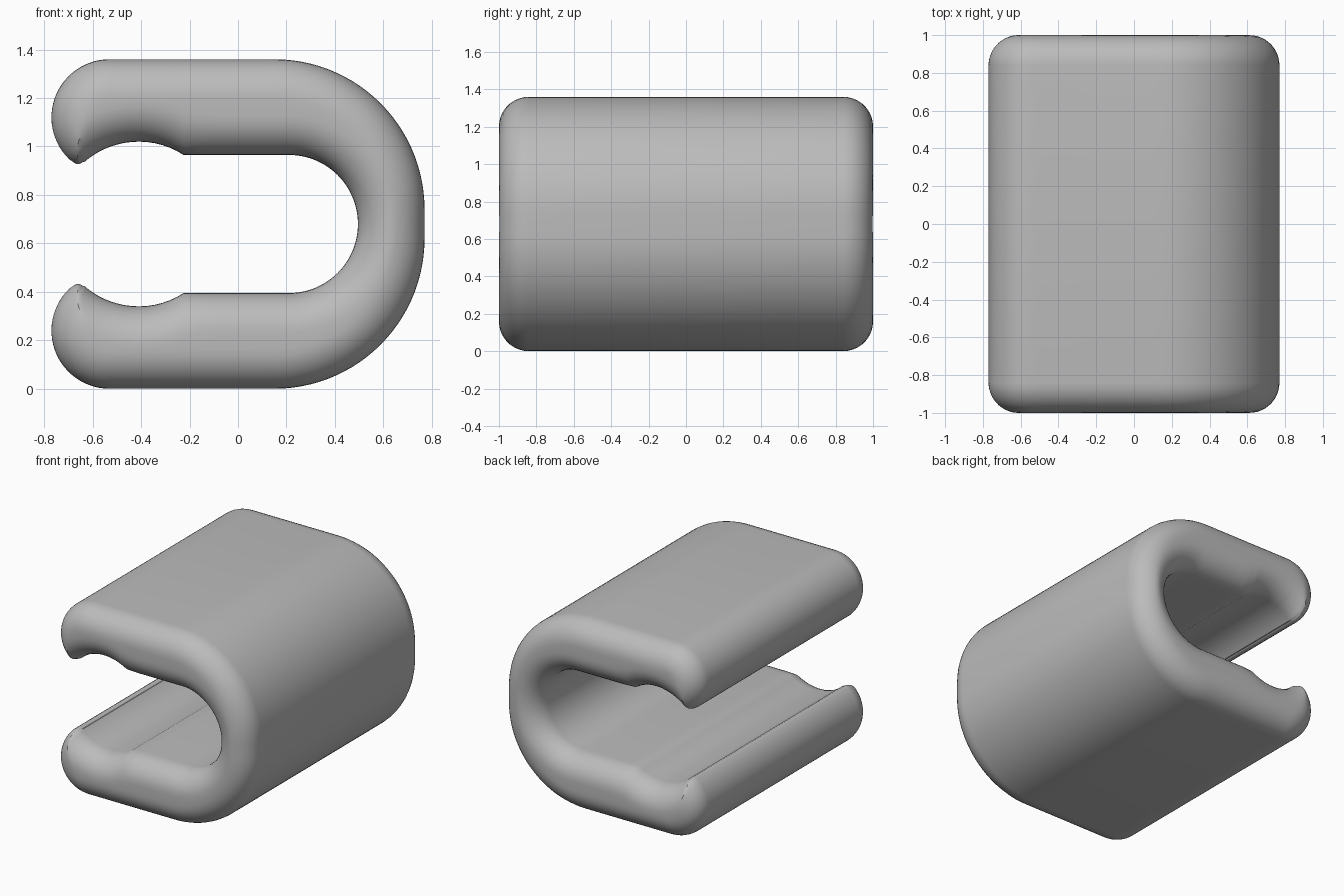
import bpy, bmesh, math
from mathutils import Vector
from mathutils.geometry import intersect_point_line

cube = bpy.data.objects.get("Cube")
if cube:
    bpy.data.objects.remove(cube)

MID = 0.68       # height of the symmetry plane
HALF = 1.0       # half of the length along y
FILLET = 0.16    # rounding of the front and back rims
ACROSS = 20      # steps across the band


def arc(cx, cz, r, a0, a1, n):
    angles = [math.radians(a0 + (a1 - a0) * i / n) for i in range(n + 1)]
    return [Vector((cx + r * math.cos(a), cz + r * math.sin(a))) for a in angles]


def line(x0, x1, z, n):
    return [Vector((x0 + (x1 - x0) * i / n, z)) for i in range(n + 1)]


# Upper half of the band: matching outer and inner rails, from hook tip to bend
pairs = [
    (arc(-0.66, 0.958, 0.03, 270, 231, 6), arc(-0.66, 0.958, 0.03, 270, 312, 6)),
    (arc(-0.53, 1.12, 0.24, 231, 90, 28), arc(-0.41, MID, 0.34, 132, 110.7, 28)),
    (line(-0.53, -0.225, 1.36, 10), arc(-0.41, MID, 0.34, 110.7, 57, 10)),
    (line(-0.225, 0.15, 1.36, 6), line(-0.225, 0.21, 0.965, 6)),
    (arc(0.15, 0.74, 0.62, 90, 0, 26), arc(0.21, MID, 0.285, 90, 0, 26)),
]
outer, inner = [], []
for o, i in pairs:
    skip = 1 if outer else 0
    outer += o[skip:]
    inner += i[skip:]


def mirrored(rail):
    return rail + [Vector((p.x, 2 * MID - p.y)) for p in reversed(rail)]


outer, inner = mirrored(outer), mirrored(inner)
outline = outer + inner[::-1]
edges = [(a, b) for a, b in zip(outline, outline[1:] + outline[:1])
         if (a - b).length > 1e-6]


def edge_distance(p):
    best = FILLET
    for a, b in edges:
        if (p - a).length > best + (b - a).length:
            continue
        q, t = intersect_point_line(p, a, b)
        q = a.lerp(b, min(max(t, 0), 1))
        best = min(best, (p - q).length)
    return best


# Skin closed rings around the band, with the rims rounded by edge distance
bm = bmesh.new()
rings = []
for o, i in zip(outer, inner):
    front, back = [], []
    for k in range(ACROSS + 1):
        p = o.lerp(i, (1 - math.cos(math.pi * k / ACROSS)) / 2)
        d = 0 if k in (0, ACROSS) else edge_distance(p)
        y = HALF - FILLET + math.sqrt(max(FILLET ** 2 - (FILLET - d) ** 2, 0))
        front.append(bm.verts.new((p.x, -y, p.y)))
        back.append(bm.verts.new((p.x, y, p.y)))
    rings.append(front + back[::-1])
for r0, r1 in zip(rings, rings[1:]):
    for k in range(len(r0)):
        n = (k + 1) % len(r0)
        bm.faces.new((r0[k], r0[n], r1[n], r1[k]))
bmesh.ops.remove_doubles(bm, verts=bm.verts, dist=1e-5)
bmesh.ops.recalc_face_normals(bm, faces=bm.faces)

mesh = bpy.data.meshes.new("clip_body")
bm.to_mesh(mesh)
bm.free()
clip = bpy.data.objects.new("clip_body", mesh)
bpy.context.collection.objects.link(clip)

# Plain grey material
grey = bpy.data.materials.new("light_grey")
grey.use_nodes = True
color = (0.5, 0.5, 0.5, 1)
grey.diffuse_color = color
grey.node_tree.nodes["Principled BSDF"].inputs["Base Color"].default_value = color
mesh.materials.append(grey)

# Smooth shading that keeps the groove edges crisp
bpy.ops.object.select_all(action="DESELECT")
clip.select_set(True)
bpy.context.view_layer.objects.active = clip
bpy.ops.object.shade_smooth_by_angle(angle=math.radians(30))
